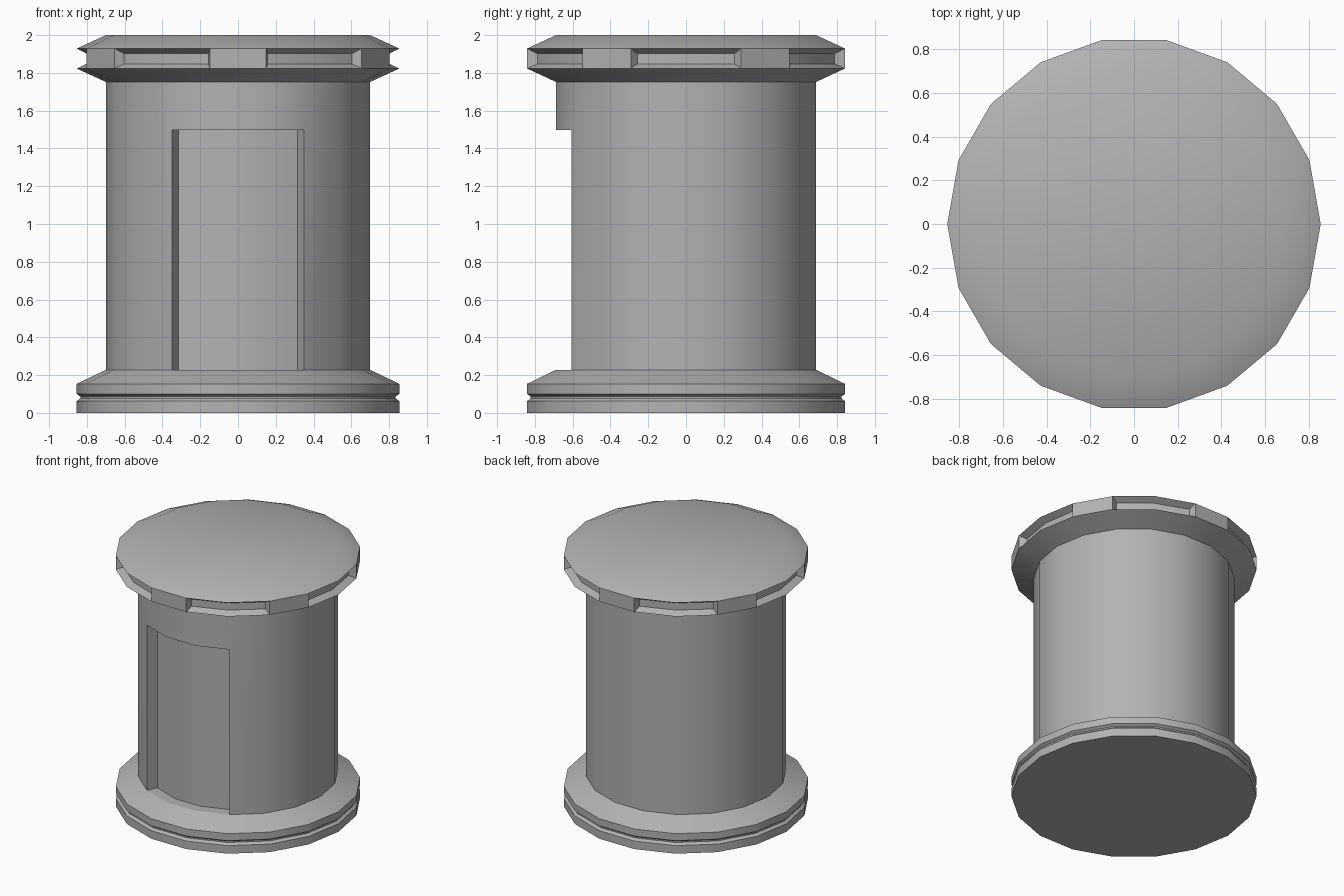
import bpy, bmesh
from math import cos, sin, radians

if "Cube" in bpy.data.objects:
    bpy.data.objects.remove(bpy.data.objects["Cube"])

SIDES = 18
STEP = 360 / SIDES

# Mid-grey finish shared by every part
grey = bpy.data.materials.new("mid_grey")
grey.diffuse_color = (0.45, 0.45, 0.45, 1)
grey.use_nodes = True
grey.node_tree.nodes["Principled BSDF"].inputs["Base Color"].default_value = grey.diffuse_color


def point(r, angle, z):
    a = radians(angle)
    return (r * cos(a), r * sin(a), z)


def lathe(name, profile, cap_bottom=False, cap_top=False, recesses=()):
    """Revolve (radius, z) points; each recess sinks a run of facets.
    recess = (row, first facet, facet count, radius, z low, z high, end inset in degrees)"""
    bm = bmesh.new()
    rings = [[bm.verts.new(point(r, i * STEP, z)) for i in range(SIDES)]
             for r, z in profile]
    skip = {(row, (s + k) % SIDES) for row, s, n, *_ in recesses for k in range(n)}
    for row in range(len(rings) - 1):
        lo, hi = rings[row], rings[row + 1]
        for i in range(SIDES):
            if (row, i) not in skip:
                j = (i + 1) % SIDES
                bm.faces.new((lo[i], lo[j], hi[j], hi[i]))
    if cap_bottom:
        bm.faces.new(rings[0][::-1])
    if cap_top:
        bm.faces.new(rings[-1])

    for row, s, n, r, z0, z1, inset in recesses:
        angles = [(s + k) * STEP for k in range(n + 1)]
        angles[0] += inset
        angles[-1] -= inset
        in_lo = [bm.verts.new(point(r, a, z0)) for a in angles]
        in_hi = [bm.verts.new(point(r, a, z1)) for a in angles]
        out_lo = [rings[row][(s + k) % SIDES] for k in range(n + 1)]
        out_hi = [rings[row + 1][(s + k) % SIDES] for k in range(n + 1)]
        for k in range(n):
            m = k + 1
            bm.faces.new((in_lo[k], in_lo[m], in_hi[m], in_hi[k]))
            bm.faces.new((out_lo[k], out_lo[m], in_lo[m], in_lo[k]))
            bm.faces.new((in_hi[k], in_hi[m], out_hi[m], out_hi[k]))
        bm.faces.new((out_lo[0], in_lo[0], in_hi[0], out_hi[0]))
        bm.faces.new((in_lo[n], out_lo[n], out_hi[n], in_hi[n]))

    mesh = bpy.data.meshes.new(name)
    bm.to_mesh(mesh)
    bm.free()
    mesh.materials.append(grey)
    obj = bpy.data.objects.new(name, mesh)
    bpy.context.collection.objects.link(obj)
    bpy.ops.object.select_all(action='DESELECT')
    obj.select_set(True)
    bpy.context.view_layer.objects.active = obj
    bpy.ops.object.shade_smooth_by_angle(angle=radians(30))
    return obj


R_OUT, R_BODY = 0.854, 0.699

# Grooved base plinth
lathe("base", [(R_OUT, 0), (R_OUT, 0.062), (0.835, 0.077), (0.835, 0.087),
               (R_OUT, 0.1), (R_OUT, 0.154), (R_BODY, 0.228)], cap_bottom=True)

# Cylindrical body with a three-facet doorway recess at the front
lathe("body", [(R_BODY, 0.228), (R_BODY, 1.497), (R_BODY, 1.752)],
      recesses=[(0, 12, 3, 0.616, 0.228, 1.497, -0.8)])

# Flared roof whose rim has six bevelled recesses, two facets each
lathe("roof", [(R_BODY, 1.752), (R_OUT, 1.823), (R_OUT, 1.929), (R_BODY, 2.0)],
      cap_top=True,
      recesses=[(1, 2 + 3 * k, 2, 0.802, 1.848, 1.902, 1.3) for k in range(6)])
